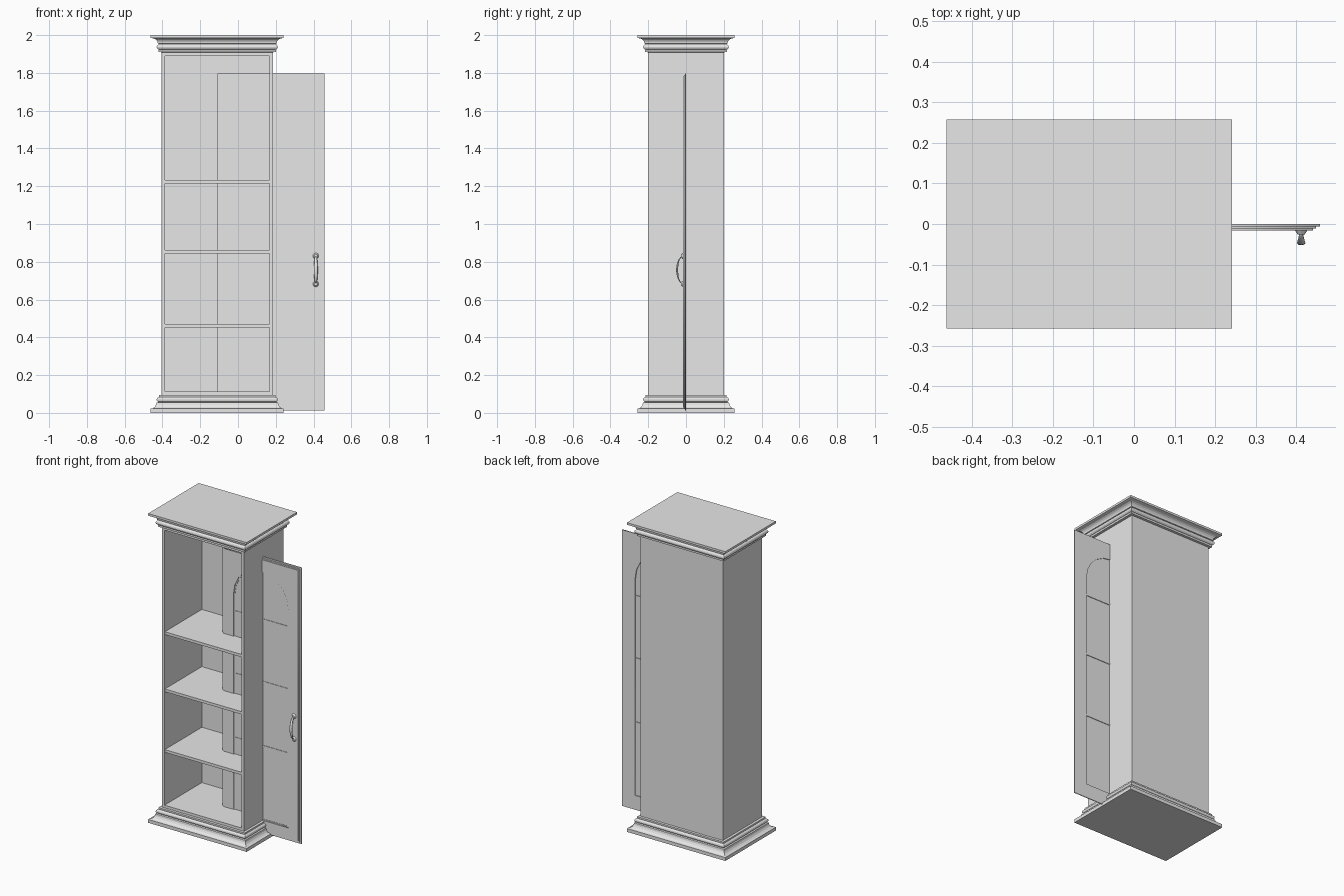
import bpy, bmesh, math
from mathutils import Vector

cube = bpy.data.objects.get("Cube")
if cube:
    bpy.data.objects.remove(cube)

grey = bpy.data.materials.new("plain_grey")
grey.use_nodes = True
grey.diffuse_color = (0.8, 0.8, 0.8, 1)
grey.node_tree.nodes["Principled BSDF"].inputs["Base Color"].default_value = (0.8, 0.8, 0.8, 1)

CX = -0.11            # cabinet centre
HW, HD = 0.294, 0.2   # cabinet half width and half depth
WALL = 0.018


def add_object(name, data):
    obj = bpy.data.objects.new(name, data)
    bpy.context.collection.objects.link(obj)
    data.materials.append(grey)
    return obj


def finish(name, bm):
    bmesh.ops.recalc_face_normals(bm, faces=bm.faces)
    mesh = bpy.data.meshes.new(name)
    bm.to_mesh(mesh)
    bm.free()
    return add_object(name, mesh)


def box(name, x, y, z):
    bm = bmesh.new()
    bmesh.ops.create_cube(bm, size=1)
    for v in bm.verts:
        v.co = Vector([(a + b) / 2 + c * (b - a) for (a, b), c in zip((x, y, z), v.co)])
    return finish(name, bm)


def moulding(name, profile):
    """Stack rectangles that stand out from the body by (offset, z)."""
    bm = bmesh.new()
    rings = []
    for off, z in profile:
        w, d = HW + off, HD + off
        rings.append([bm.verts.new((CX + sx * w, sy * d, z))
                      for sx, sy in ((-1, -1), (1, -1), (1, 1), (-1, 1))])
    for low, high in zip(rings, rings[1:]):
        for i in range(4):
            j = (i + 1) % 4
            bm.faces.new((low[i], low[j], high[j], high[i]))
    bm.faces.new(rings[0])
    bm.faces.new(rings[-1])
    return finish(name, bm)


def bead(offset, z, radius, steps=6):
    """Half-round part of a moulding profile, from bottom to top."""
    return [(offset + radius * math.cos(a), z + radius * math.sin(a))
            for a in (math.pi * (i / steps - 0.5) for i in range(steps + 1))]


# Cabinet body
x0, x1 = CX - HW, CX + HW
box("left_side", (x1 - WALL, x1), (-HD, HD), (0.09, 1.915))
box("right_side", (x0, x0 + WALL), (-HD, HD), (0.09, 1.915))
inner = (x0 + WALL, x1 - WALL)
box("back_panel", inner, (HD - WALL, HD), (0.09, 1.915))
box("floor_panel", inner, (-HD, HD - WALL), (0.08, 0.112))
box("ceiling_panel", inner, (-HD, HD - WALL), (1.89, 1.915))
for i, z in enumerate((0.452, 0.844, 1.214)):
    box(f"shelf_{i + 1}", inner, (-HD + 0.004, HD - WALL), (z, z + 0.018))

# Base and crown mouldings
cove = [(0.058 - 0.03 * math.sin(t * math.pi / 8), 0.055 - 0.033 * math.cos(t * math.pi / 8))
        for t in range(5)]
base = [(0.058, 0), (0.058, 0.022)] + cove + bead(0.014, 0.07, 0.013) + [(0.015, 0.085), (0.015, 0.094), (0, 0.095)]
moulding("base_moulding", base)
crown_cove = [(0.048 - 0.028 * math.cos(t * math.pi / 8), 0.002 + 1.953 + 0.028 * math.sin(t * math.pi / 8))
              for t in range(5)]
crown = [(0, 1.909), (0.016, 1.91), (0.016, 1.922)] + bead(0.012, 1.937, 0.015)
moulding("crown_moulding", crown + crown_cove + [(0.058, 1.986), (0.058, 2.0)])

# Open door: stepped frame around an arched pane
DX = 0.175


def rectangle(inset):
    l, r, b, t = -0.108 + inset, 0.458 - inset, 0.012 + inset, 1.798 - inset
    return [(l, b), (r, b), (r, t), (l, t)]


def arch(radius, bottom, steps=10):
    arc = [(DX + radius * math.cos(math.pi * i / steps), 1.508 + radius * math.sin(math.pi * i / steps))
           for i in range(steps + 1)]
    return [(DX - radius, bottom), (DX + radius, bottom)] + arc


def plate(name, outlines, y_back, y_front):
    curve = bpy.data.curves.new(name, "CURVE")
    curve.dimensions = "2D"
    curve.fill_mode = "BOTH"
    curve.extrude = (y_back - y_front) / 2
    for points in outlines:
        spline = curve.splines.new("POLY")
        spline.points.add(len(points) - 1)
        for p, (x, z) in zip(spline.points, points):
            p.co = (x, z, 0, 1)
        spline.use_cyclic_u = True
    source = add_object(name + "_outline", curve)
    bpy.context.view_layer.update()
    deps = bpy.context.evaluated_depsgraph_get()
    mesh = bpy.data.meshes.new_from_object(source.evaluated_get(deps))
    bpy.data.objects.remove(source)
    mesh.materials.clear()
    obj = add_object(name, mesh)
    obj.rotation_euler.x = math.pi / 2
    obj.location.y = (y_back + y_front) / 2
    return obj


plate("door_back_frame", [rectangle(0), arch(0.189, 0.104)], 0, -0.006)
plate("door_middle_frame", [rectangle(0.009), arch(0.189, 0.104)], -0.006, -0.011)
plate("door_front_frame", [rectangle(0.017), arch(0.196, 0.097)], -0.011, -0.016)
plate("door_pane", [arch(0.191, 0.102)], -0.006, -0.009)
for i, z in enumerate((0.575, 0.99, 1.393)):
    box(f"door_bar_{i + 1}", (DX - 0.191, DX + 0.191), (-0.012, -0.002), (z - 0.005, z + 0.005))

# Door handle: bowed bar, thicker in the middle, on two small mounts
HX = 0.412
bm = bmesh.new()
rings = []
STEPS, SIDES = 14, 8
for i in range(STEPS + 1):
    a = math.pi * i / STEPS
    s, c = math.sin(a), math.cos(a)
    r = 0.004 + 0.005 * s ** 2
    out = Vector((0, -0.6 * s, c)).normalized()
    centre = Vector((HX, -0.016 - 0.031 * s, 0.757 + 0.072 * c))
    rings.append([bm.verts.new(centre + Vector((r * 1.2 * math.cos(b), 0, 0)) + out * 0.6 * r * math.sin(b))
                  for b in (math.tau * k / SIDES for k in range(SIDES))])
for low, high in zip(rings, rings[1:]):
    for k in range(SIDES):
        j = (k + 1) % SIDES
        bm.faces.new((low[k], low[j], high[j], high[k]))
bm.faces.new(rings[0])
bm.faces.new(rings[-1])
handle = finish("handle_bar", bm)
for p in handle.data.polygons:
    p.use_smooth = len(p.vertices) == 4

for name, z in (("lower_mount", 0.683), ("upper_mount", 0.831)):
    bm = bmesh.new()
    bmesh.ops.create_cone(bm, cap_ends=True, segments=10, radius1=0.016, radius2=0.009, depth=0.01)
    mount = finish("handle_" + name, bm)
    mount.rotation_euler.x = math.pi / 2
    mount.location = (HX, -0.021, z)
